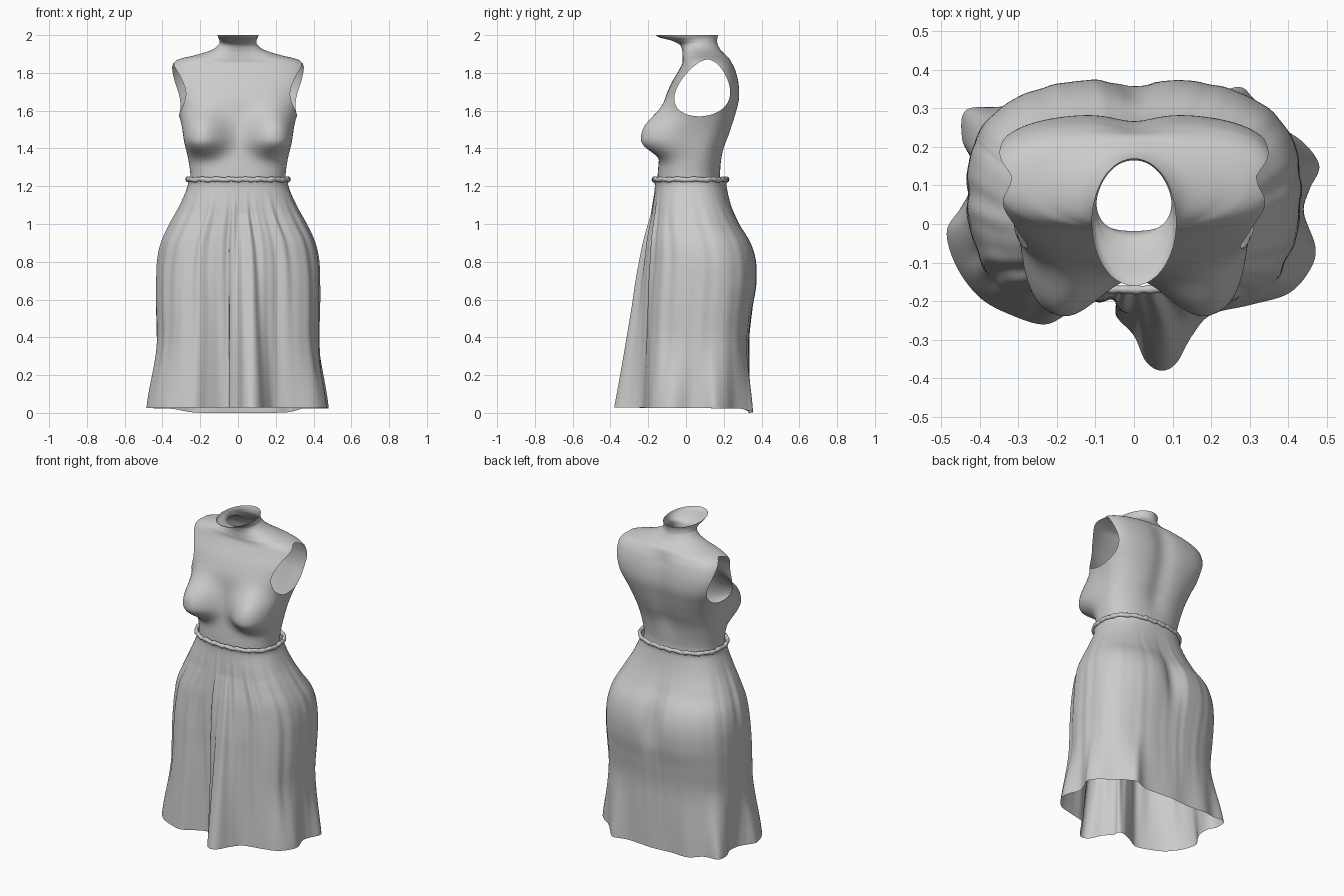
import bpy, bmesh
from math import sin, cos, pi, exp, atan2
from mathutils import Vector

if "Cube" in bpy.data.objects:
    bpy.data.objects.remove(bpy.data.objects["Cube"])


def spline(pts, t, closed=False):
    """Catmull-Rom sample of a list of tuples, t in 0..1."""
    n = len(pts)
    span = n if closed else n - 1
    i = min(int(t * span), span - 1)
    f = t * span - i
    pick = (lambda k: pts[k % n]) if closed else (lambda k: pts[max(0, min(n - 1, k))])
    a, b, c, d = (Vector(pick(i + k)) for k in (-1, 0, 1, 2))
    return 0.5 * (2 * b + (c - a) * f + (2 * a - 5 * b + 4 * c - d) * f * f
                  + (3 * b - a - 3 * c + d) * f ** 3)


def section(a, yf, yb, p, th):
    """Point of a superellipse cross-section in direction th."""
    b, yc = (yb - yf) / 2, (yb + yf) / 2
    c, s = cos(th), sin(th)
    r = (abs(c / a) ** p + abs(s / b) ** p) ** (-1 / p)
    return r * c, yc + r * s


def smooth(t):
    t = max(0.0, min(1.0, t))
    return t * t * (3 - 2 * t)


def shell(name, rows, edit=None):
    """Skin rings of points into an open tube."""
    bm = bmesh.new()
    rings = [[bm.verts.new(p) for p in row] for row in rows]
    n = len(rings[0])
    for lo, hi in zip(rings, rings[1:]):
        for j in range(n):
            k = (j + 1) % n
            bm.faces.new((lo[j], lo[k], hi[k], hi[j]))
    bmesh.ops.remove_doubles(bm, verts=bm.verts, dist=1e-5)
    if edit:
        edit(bm)
    for f in bm.faces:
        f.smooth = True
    me = bpy.data.meshes.new(name)
    bm.to_mesh(me)
    bm.free()
    ob = bpy.data.objects.new(name, me)
    bpy.context.collection.objects.link(ob)
    return ob


# Torso: z, half width, front y, back y, roundness exponent
TORSO = [(1.19, .255, -.15, .185, 2.4), (1.26, .252, -.15, .18, 2.4),
         (1.38, .268, -.14, .20, 2.5), (1.48, .283, -.133, .235, 2.7),
         (1.57, .310, -.125, .262, 3), (1.66, .352, -.112, .283, 3.2),
         (1.74, .375, -.08, .281, 3.2), (1.81, .37, -.04, .265, 3),
         (1.85, .352, -.02, .247, 2.6), (1.875, .305, -.018, .232, 2.2),
         (1.893, .23, -.018, .212, 2), (1.92, .143, -.02, .185, 2),
         (1.95, .102, -.034, .168, 2), (1.972, .098, -.08, .165, 2),
         (1.987, .104, -.14, .167, 2), (2.0, .11, -.16, .17, 2)]


def torso_rows(nv=130, nu=180):
    rows = []
    for i in range(nv + 1):
        z, a, yf, yb, p = spline(TORSO, i / nv)
        row = []
        for j in range(nu):
            th = 2 * pi * (j + .5) / nu
            # chest is rounder than the back
            pf = p + (min(p, 2.6) - p) * smooth(.5 - sin(th))
            x, y = section(a, yf, yb, pf, th)
            side = 1 if x > 0 else -1
            if sin(th) < .25:
                # bust, fuller below than above
                dz = z - 1.455
                q = ((abs(x) - .18) / .118) ** 2 + (dz / (.14 if dz > 0 else .088)) ** 2
                g = exp(-q ** 1.35) * smooth((.25 - sin(th)) / .6)
                y -= .122 * g
                x += side * .03 * g
            else:
                # spine groove
                y -= .018 * exp(-(x / .07) ** 2) * smooth((z - 1.25) / .2) * smooth((1.9 - z) / .1)
            row.append((x, y, z))
        rows.append(row)
    return rows


def hole_q(co):
    """Egg-shaped armhole test in side projection: below 1 is inside."""
    dz = co.z - 1.72
    ry = .14 - .3 * max(-.15, min(.15, dz))
    return ((co.y - .092 - .15 * dz) / ry) ** 2 + (dz / .15) ** 2


def cut_armholes(bm):
    # split every edge crossing the outline, then join the splits
    cuts = []
    for e in list(bm.edges):
        u, v = e.verts
        qa, qb = hole_q(u.co) - 1, hole_q(v.co) - 1
        if abs(u.co.x) > .15 and qa * qb < 0:
            t = max(.02, min(.98, qa / (qa - qb)))
            cuts.append(bmesh.utils.edge_split(e, u, t)[1])
    bmesh.ops.connect_verts(bm, verts=cuts)

    def inside(f):
        c = f.calc_center_median()
        return abs(c.x) > .15 and hole_q(c) < 1
    bmesh.ops.delete(bm, geom=[f for f in bm.faces if inside(f)], context='FACES')


shell("torso", torso_rows(), cut_armholes)

# Skirt: same columns, top to bottom
SKIRT = [(1.24, .272, -.175, .22, 2.4), (1.2, .267, -.165, .215, 2.4),
         (1.1, .307, -.175, .24, 2.5), (1.0, .36, -.185, .285, 2.5),
         (.9, .405, -.195, .345, 2.6), (.8, .427, -.20, .374, 2.6),
         (.68, .432, -.203, .374, 2.7), (.55, .432, -.2, .352, 2.8),
         (.4, .428, -.2, .335, 2.8), (.2, .428, -.2, .335, 2.8),
         (0, .43, -.2, .335, 2.8)]

# Draped hem outline, counter-clockwise from the back centre
HEM = [(0, .34), (-.12, .33), (-.25, .335), (-.34, .305), (-.435, .295),
       (-.445, .22), (-.42, .16), (-.425, .09), (-.45, .04), (-.485, -.02),
       (-.46, -.11), (-.4, -.19), (-.32, -.235), (-.23, -.26), (-.16, -.225),
       (-.09, -.195), (-.05, -.2), (-.045, -.24), (0, -.29), (.03, -.355),
       (.07, -.38), (.11, -.36), (.15, -.29), (.2, -.235), (.3, -.21),
       (.4, -.18), (.455, -.12), (.47, -.06), (.44, .03), (.455, .09),
       (.48, .15), (.44, .21), (.37, .26), (.31, .325), (.27, .355), (.18, .33)]


def skirt_rows(nv=100, nu=380):
    hem = [spline(HEM, j / nu, True) for j in range(nu)]
    rows = []
    for i in range(nv + 1):
        z, a, yf, yb, p = spline(SKIRT, i / nv)
        row = []
        for h in hem:
            th = atan2(h.y - .07, h.x)
            c, s = cos(th), sin(th)
            x, y = section(a, yf, yb, p, th)
            # soft gathers, stronger in front
            front = smooth((-s - .25) / .5)
            fade = smooth((1.2 - z) / .25)
            rip = (.002 + .004 * front) * fade * (sin(23 * th + 2 * z) + .6 * sin(37 * th + 1))
            rip *= 1 if s < .3 else .5
            x, y = x + rip * c, y + rip * s
            # seat cleft
            if s > 0:
                y -= .036 * exp(-(x / .06) ** 2) * exp(-((z - .82) / .17) ** 2)
            # drape toward the hem: front folds start high, side flares low
            w_front = max(0, (1.05 - z) / 1.05)
            w_side = smooth((.42 - z) / .5) / smooth(.84)
            w = w_side + (w_front - w_side) * front
            x, y = x + (h.x - x) * w, y + (h.y - y) * w
            lift = .022 * smooth((.8 - s) / .3) + .003 * (1 - s)
            row.append((x, y, max(0, z) + lift * (1 - z / 1.24)))
        rows.append(row)
    return rows[::-1]


shell("skirt", skirt_rows())


# Gathered waistband roll
def band_rows(nu=240, nv=10):
    rows = []
    for i in range(nv + 1):
        ph = -2 * pi * (i % nv) / nv
        row = []
        for j in range(nu):
            th = 2 * pi * j / nu
            r = .011 + .001 * sin(40 * th) + .001 * sin(23 * th)
            x, y = section(.267, -.17, .217, 2.4, th)
            d = -r * cos(ph)
            row.append((x + d * cos(th), y + d * sin(th),
                        1.236 + .002 * sin(17 * th) + 1.2 * r * sin(ph)))
        rows.append(row)
    return rows


shell("waistband", band_rows())
